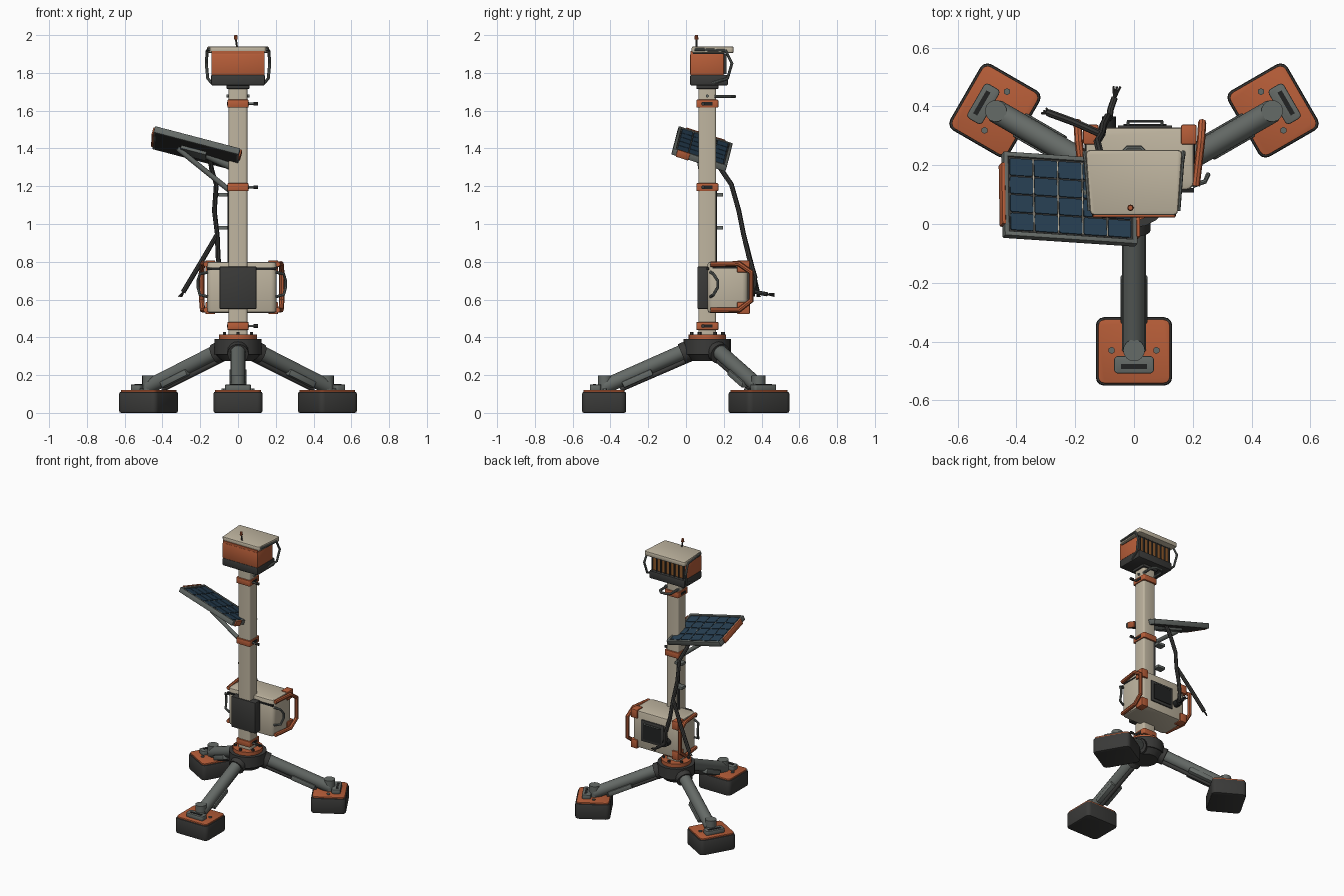
import bpy, bmesh
from math import radians, pi
from mathutils import Matrix, Vector

if "Cube" in bpy.data.objects:
    bpy.data.objects.remove(bpy.data.objects["Cube"])


def material(name, r, g, b):
    m = bpy.data.materials.new(name)
    m.use_nodes = True
    m.diffuse_color = (r, g, b, 1)
    m.node_tree.nodes["Principled BSDF"].inputs["Base Color"].default_value = (r, g, b, 1)
    return m


CREAM = material("cream paint", .52, .46, .35)
ORANGE = material("burnt orange", .47, .11, .04)
DARK = material("dark grey", .042, .042, .04)
BLACK = material("near black", .016, .017, .017)
GREY = material("green grey metal", .13, .145, .135)
NAVY = material("navy cell", .02, .05, .085)
AMBER = material("amber lens", .27, .1, .025)
I = Matrix.Identity(4)
made = []


def finish(name, bm, mat):
    me = bpy.data.meshes.new(name)
    bm.normal_update()
    bm.to_mesh(me)
    bm.free()
    me.materials.append(mat)
    ob = bpy.data.objects.new(name, me)
    bpy.context.collection.objects.link(ob)
    made.append(ob)
    return ob


def box(name, x, y, z, mat, bevel=0.0, corner=0.0, M=I):
    """Box from three (low, high) ranges; corner rounds the upright edges."""
    bm = bmesh.new()
    bmesh.ops.create_cube(bm, size=1)
    for v in bm.verts:
        v.co = [r[0] + (r[1] - r[0]) * (c + .5) for r, c in zip((x, y, z), v.co)]
    if corner:
        up = [e for e in bm.edges if abs(e.verts[0].co.z - e.verts[1].co.z) > 1e-5]
        bmesh.ops.bevel(bm, geom=up, offset=corner, segments=3, profile=.5, affect='EDGES')
    if bevel:
        edges = [e for e in bm.edges if e.calc_face_angle(0) > radians(50)]
        bmesh.ops.bevel(bm, geom=edges, offset=bevel, segments=2, profile=.5, affect='EDGES')
    bm.transform(M)
    return finish(name, bm, mat)


def rod(name, a, b, r, mat, r2=None, sides=16, M=I):
    """Cylinder or cone between two points."""
    a, b = Vector(a), Vector(b)
    d = b - a
    bm = bmesh.new()
    bmesh.ops.create_cone(bm, cap_ends=True, segments=sides, radius1=r,
                          radius2=r if r2 is None else r2, depth=d.length)
    bm.transform(M @ Matrix.Translation((a + b) / 2) @ d.to_track_quat('Z', 'Y').to_matrix().to_4x4())
    return finish(name, bm, mat)


def tube(name, pts, r, mat):
    """Bent pipe through points, with capped ends."""
    cu = bpy.data.curves.new(name, 'CURVE')
    cu.dimensions = '3D'
    cu.bevel_depth, cu.bevel_resolution, cu.use_fill_caps = r, 2, True
    sp = cu.splines.new('POLY')
    sp.points.add(len(pts) - 1)
    for p, q in zip(sp.points, pts):
        p.co = (*q, 1)
    cu.materials.append(mat)
    ob = bpy.data.objects.new(name, cu)
    bpy.context.collection.objects.link(ob)
    bpy.ops.object.select_all(action='DESELECT')
    ob.select_set(True)
    bpy.context.view_layer.objects.active = ob
    bpy.ops.object.convert(target='MESH')
    made.append(bpy.context.view_layer.objects.active)


CY = .113  # mast centre line in y

# Legs and feet, repeated around the mast
for i in range(3):
    M = Matrix.Translation((0, CY, 0)) @ Matrix.Rotation(i * 2 * pi / 3, 4, 'Z')
    n = f"_{i + 1}"
    box("foot" + n, (-.13, .13), (-.663, -.43), (0, .112), DARK, .01, .028, M)
    box("foot_plate" + n, (-.122, .122), (-.655, -.438), (.108, .121), ORANGE, .002, .022, M)
    rod("leg" + n, (0, -.05, .358), (0, -.543, .14), .04, GREY, M=M)
    rod("leg_socket" + n, (0, -.04, .352), (0, -.135, .312), .056, DARK, M=M)
    rod("leg_post" + n, (0, -.543, .11), (0, -.543, .198), .037, GREY, M=M)
    box("slot_bracket" + n, (-.068, .068), (-.622, -.562), (.118, .15), GREY, .004, .014, M)
    box("bracket_slot" + n, (-.045, .045), (-.606, -.59), (.148, .153), BLACK, M=M)
    tilt = M @ Matrix.Translation((0, -.38, .205)) @ Matrix.Rotation(radians(23.8), 4, 'X')
    box("leg_sleeve" + n, (-.046, .046), (-.085, .085), (-.042, -.008), GREY, .006, M=tilt)
    rod("leg_brace" + n, (0, -.09, .285), (0, -.46, .125), .014, DARK, M=M)
    for s in (-1, 1):
        rod("foot_bolt" + n, (s * .076, -.543, .12), (s * .076, -.543, .128), .012, GREY, sides=6, M=M)

# Hub and flange
rod("hub", (0, CY, .31), (0, CY, .39), .125, DARK, sides=20)
rod("hub_underside", (0, CY, .275), (0, CY, .312), .085, DARK, .12, sides=20)
rod("flange", (0, CY, .388), (0, CY, .416), .1, ORANGE, sides=24)
for i in range(6):
    p = Matrix.Rotation(i * pi / 3 + pi / 6, 3, 'Z') @ Vector((.083, 0, 0)) + Vector((0, CY, .414))
    rod("flange_bolt", p, p + Vector((0, 0, .014)), .01, DARK, sides=6)

# Mast and its clamps
box("mast", (-.049, .049), (.066, .16), (.4, 1.76), CREAM, 0, .012)
for z in (.46, 1.195, 1.637):
    box("clamp", (-.056, .056), (.055, .171), (z - .021, z + .021), ORANGE, .004, .01)
    for s in (-1, 1):
        box("clamp_slot", sorted((s * .05, s * .059)), (.086, .14), (z - .009, z + .009), BLACK)
    rod("clamp_screw", (.05, .09, z), (.088, .09, z), .006, GREY)
    rod("clamp_knob", (.082, .09, z), (.106, .09, z), .01, DARK, sides=8)
tube("lift_loop", [(-.045, .15, 1.675), (-.045, .235, 1.675), (-.022, .258, 1.675),
                   (.022, .258, 1.675), (.045, .235, 1.675), (.045, .15, 1.675)], .009, GREY)
rod("loop_pin", (-.06, CY, 1.678), (.06, CY, 1.678), .008, GREY)
for z in (.98, 1.155):
    box("cable_clip", (-.105, -.045), (.15, .197), (z - .01, z + .01), GREY, .003)
tube("conduit", [(-.044, .152, z) for z in (.78, 1.19)], .012, DARK)

# Equipment case behind the mast
BX = .02
box("case", (-.165, .205), (.115, .328), (.53, .8), CREAM, .012, .03)
box("mast_bracket", (-.098, .098), (.06, .118), (.55, .775), DARK, .006)
box("case_latch_bar", (-.165, .205), (.108, .122), (.757, .769), BLACK)
box("case_door", (-.055, .13), (.32, .336), (.59, .745), DARK, .004)
box("door_recess", (-.035, .11), (.334, .341), (.61, .72), BLACK)
tube("door_handle", [(-.02, .335, .725), (-.02, .35, .725), (.095, .35, .725), (.095, .335, .725)], .006, GREY)
for s in (-1, 1):
    side = "left" if s > 0 else "right"
    X = lambda d: BX + s * d
    # Bumper rail wrapping the back, with corner blocks
    tube(side + "_bumper", [(X(.19), .13, .787), (X(.208), .28, .79), (X(.212), .345, .745),
                            (X(.212), .345, .595), (X(.208), .28, .545), (X(.19), .13, .545)], .014, ORANGE)
    for z in (.555, .775):
        box(side + "_corner_guard", sorted((X(.14), X(.193))), (.27, .338), (z - .032, z + .032), ORANGE, .006)
    tube(side + "_carry_handle", [(X(.18), .13, .745), (X(.222), .145, .735), (X(.232), .168, .70),
                                  (X(.232), .168, .665), (X(.222), .145, .625), (X(.18), .13, .615)], .008, GREY)
    box(side + "_seam", sorted((X(.18), X(.188))), (.14, .3), (.764, .774), BLACK)

# Solar panel in its own tilted frame
u = Vector((.45, -.03, -.118)).normalized()
nrm = u.cross(Vector((.01, .285, -.095))).normalized()
v = nrm.cross(u)
P = Matrix((u, v, nrm)).transposed().to_4x4()
P.translation = (-.22, .085, 1.398)
box("panel_back", (-.228, .228), (-.146, .146), (-.018, .01), DARK, .004, .012, P)
for s in (-1, 1):
    box("panel_frame_long", (-.23, .23), sorted((s * .133, s * .15)), (-.018, .018), GREY, .004, M=P)
    box("panel_frame_short", sorted((s * .217, s * .234)), (-.15, .15), (-.018, .018), GREY, .004, M=P)
    half = .11 if s < 0 else .035
    mid = 0 if s < 0 else -.09
    box("panel_bumper", sorted((s * .23, s * .243)), (mid - half, mid + half), (-.02, .021), ORANGE, .004, M=P)
for i in range(5):
    for j in range(4):
        cx, cy = -.172 + i * .086, -.0975 + j * .065
        box("solar_cell", (cx - .04, cx + .04), (cy - .03, cy + .03), (.008, .015), NAVY, 0, .006, P)
for i in range(4):
    x = -.129 + i * .086
    box("panel_busbar", (x - .0015, x + .0015), (-.128, .128), (.009, .0125), CREAM, M=P)
rod("panel_strut", (-.32, .06, 1.40), (-.035, .1, 1.17), .014, GREY)
rod("panel_arm", (-.18, .1, 1.375), (0, CY, 1.29), .024, GREY)
box("panel_mount", (-.08, .06), (-.05, .06), (-.035, -.014), GREY, .004, M=P)

# Loose cables with frayed ends
tube("power_cable", [(-.15, .14, 1.37), (-.14, .185, 1.29), (-.115, .24, 1.21), (-.125, .28, 1.07),
                     (-.11, .305, .945), (-.2, .345, .79), (-.29, .378, .64)], .013, DARK)
tube("drop_cable", [(-.11, .305, .945), (-.105, .335, .82), (-.09, .365, .72), (-.085, .36, .64)], .013, DARK)
rod("cable_socket", (-.085, .32, .64), (-.085, .366, .64), .024, BLACK)
tube("loose_cable", [(-.085, .35, .645), (-.08, .39, .635), (-.066, .43, .628)], .011, DARK)
for k in (-1, 0, 1):
    tube("frayed_wire", [(-.286, .376, .645), (-.306 + k * .008, .385 + k * .008, .615)], .004, DARK)
    tube("frayed_wire", [(-.067, .425, .628), (-.058 + k * .012, .468, .625 + k * .007)], .004, DARK)

# Sensor head
box("head_base", (-.143, .143), (.022, .222), (1.733, 1.79), DARK, .008)
box("head_body", (-.141, .141), (.022, .2), (1.788, 1.9), ORANGE, .004)
box("head_lens", (-.128, .128), (.19, .207), (1.795, 1.895), AMBER)
for i in range(8):
    x = -.126 + i * .036
    box("lens_rib", (x - .004, x + .004), (.2, .215), (1.793, 1.9), DARK)
box("head_neck", (-.06, .06), (.055, .171), (1.715, 1.74), DARK, .004)
roof = box("head_roof", (-.165, .165), (.03, .252), (1.905, 1.94), CREAM, .008, .016)
for vert in roof.data.vertices:
    vert.co.x *= .9 + .1 * (vert.co.y - .03) / .222
box("roof_lip", (-.14, .14), (.024, .036), (1.897, 1.915), ORANGE)
box("roof_gasket", (-.135, .135), (.035, .205), (1.896, 1.908), BLACK)
for s in (-1, 1):
    tube("head_guard", [(s * .15, .045, 1.925), (s * .163, .21, 1.918), (s * .168, .243, 1.85),
                        (s * .16, .22, 1.77), (s * .138, .14, 1.745)], .008, GREY)

# Antenna
rod("antenna", (-.005, .055, 1.935), (-.012, .055, 1.985), .005, DARK, sides=8)
rod("antenna_tip", (-.012, .055, 1.978), (-.012, .055, 2.0), .011, ORANGE, .008, sides=10)

# Smooth round parts, keep edges crisp
bpy.ops.object.select_all(action='DESELECT')
for ob in made:
    ob.select_set(True)
bpy.context.view_layer.objects.active = made[0]
bpy.ops.object.shade_smooth_by_angle(angle=radians(32))
